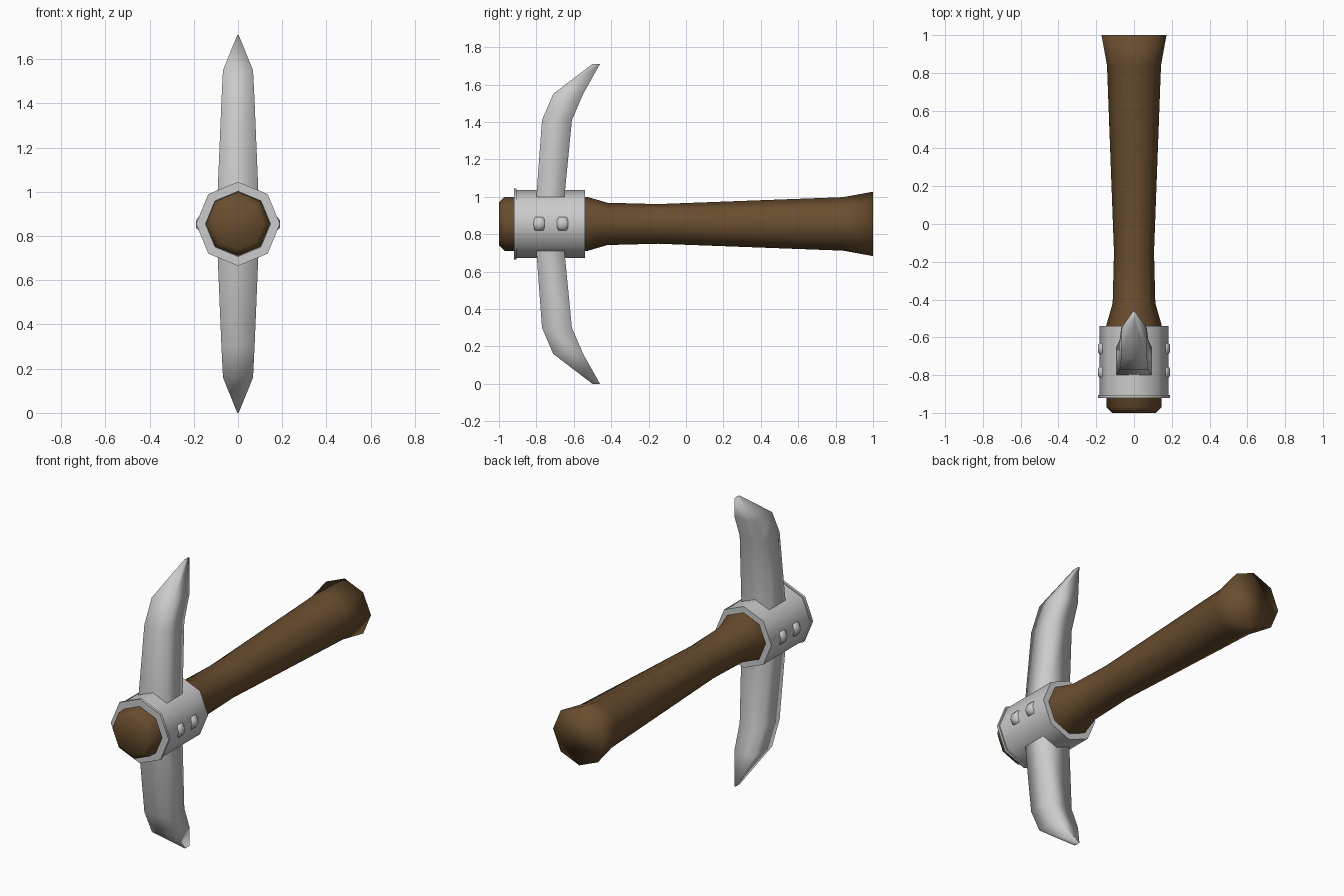
import bpy, bmesh, math
from mathutils import Vector

cube = bpy.data.objects.get("Cube")
if cube:
    bpy.data.objects.remove(cube, do_unlink=True)

AXIS_Z = 0.855


def material(name, rgb):
    m = bpy.data.materials.new(name)
    m.use_nodes = True
    m.diffuse_color = (*rgb, 1)
    m.node_tree.nodes["Principled BSDF"].inputs["Base Color"].default_value = (*rgb, 1)
    return m


steel = material("steel grey", (0.6, 0.6, 0.6))
wood = material("brown wood", (0.14, 0.075, 0.028))


def loft(name, rings, mat, closed=False, angle=None):
    """Skin a list of equal-length point rings; cap the ends or join them."""
    bm = bmesh.new()
    loops = [[bm.verts.new(p) for p in ring] for ring in rings]
    pairs = list(zip(loops, loops[1:]))
    if closed:
        pairs.append((loops[-1], loops[0]))
    else:
        bm.faces.new(loops[0])
        bm.faces.new(loops[-1])
    n = len(loops[0])
    for a, b in pairs:
        for i in range(n):
            j = (i + 1) % n
            bm.faces.new((a[i], a[j], b[j], b[i]))
    bmesh.ops.remove_doubles(bm, verts=bm.verts, dist=0.0005)
    bmesh.ops.recalc_face_normals(bm, faces=bm.faces)
    mesh = bpy.data.meshes.new(name)
    bm.to_mesh(mesh)
    bm.free()
    mesh.materials.append(mat)
    obj = bpy.data.objects.new(name, mesh)
    bpy.context.collection.objects.link(obj)
    bpy.ops.object.select_all(action='DESELECT')
    bpy.context.view_layer.objects.active = obj
    obj.select_set(True)
    if angle is None:
        bpy.ops.object.shade_smooth()
    else:
        bpy.ops.object.shade_smooth_by_angle(angle=math.radians(angle))
    return obj


def octagon(y, r):
    """Eight-sided ring around the handle axis with a corner on top."""
    return [Vector((r * math.sin(i * math.pi / 4), y, AXIS_Z + r * math.cos(i * math.pi / 4)))
            for i in range(8)]


# Wooden handle, from rounded front butt to flared grip end
handle = [(-1, 0.115), (-0.97, 0.145), (-0.53, 0.145), (-0.42, 0.113),
          (-0.15, 0.106), (0.84, 0.143), (1, 0.172)]
loft("handle", [octagon(y, r) for y, r in handle], wood)

# Steel collar with a thin raised front lip, hollow around the handle
collar = [(-0.92, 0.147), (-0.92, 0.19), (-0.905, 0.19), (-0.905, 0.182),
          (-0.54, 0.182), (-0.54, 0.14)]
loft("collar", [octagon(y, r) for y, r in collar], steel, closed=True, angle=50)

# Curved picks: height above axis, front y, back y, half width
pick = [(0.08, -0.805, -0.655, 0.094), (0.145, -0.80, -0.65, 0.092),
        (0.555, -0.77, -0.61, 0.075), (0.695, -0.71, -0.55, 0.068),
        (0.855, -0.50, -0.46, 0.003)]
for name, side in (("upper_pick", 1), ("lower_pick", -1)):
    rings = [[(-w, f, AXIS_Z + side * h), (w, f, AXIS_Z + side * h),
              (w, b, AXIS_Z + side * h), (-w, b, AXIS_Z + side * h)]
             for h, f, b, w in pick]
    loft(name, rings, steel)

# Six-sided domed rivets, two on each cheek of the collar
dome = [(0.15, 0.042), (0.172, 0.042), (0.19, 0.02)]
for label, side in (("left", 1), ("right", -1)):
    for place, y in (("front", -0.785), ("back", -0.66)):
        rings = [[(side * x, y + r * math.cos(k * math.pi / 3),
                   AXIS_Z + r * math.sin(k * math.pi / 3)) for k in range(6)]
                 for x, r in dome]
        loft(f"{label}_{place}_rivet", rings, steel)
